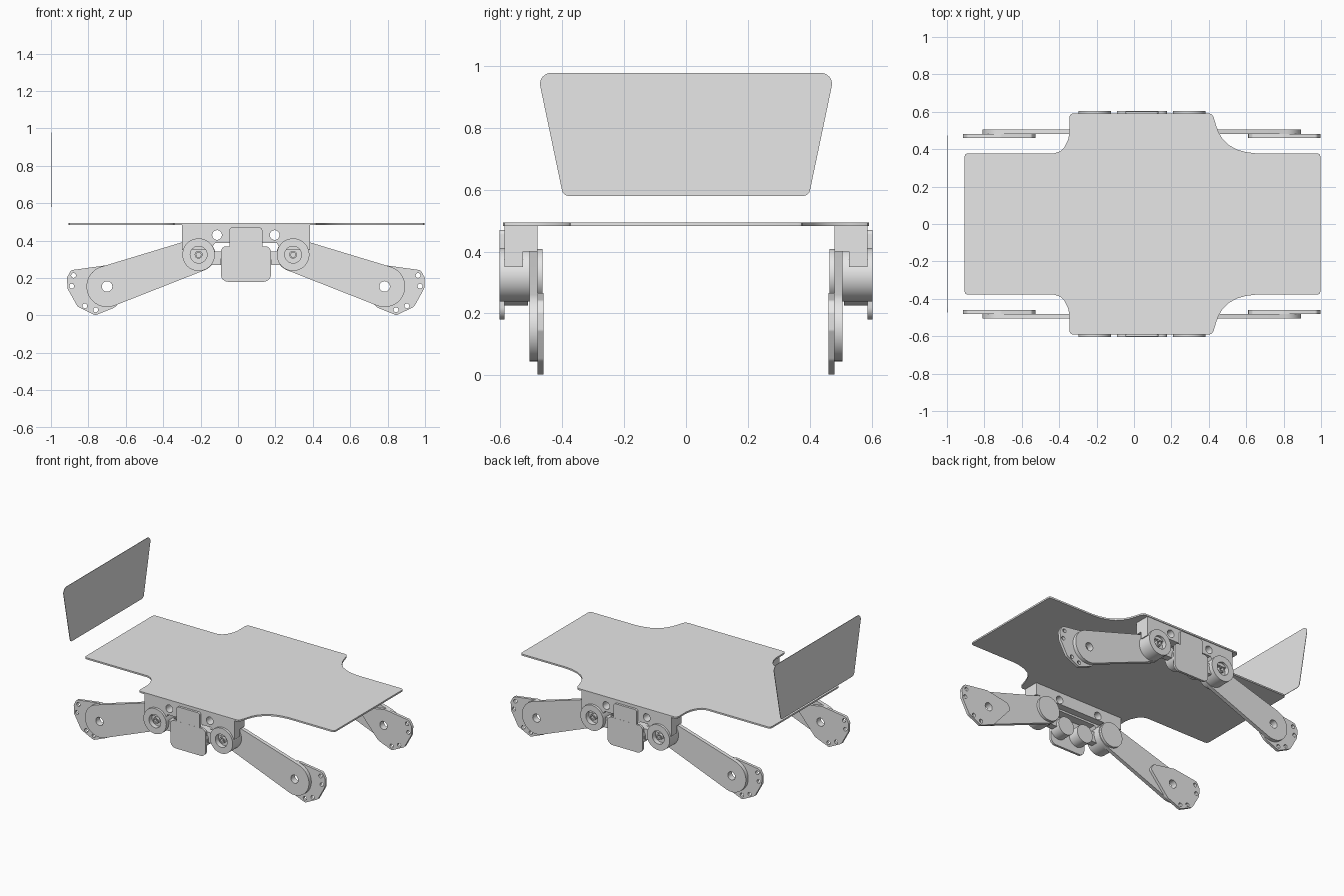
import bpy, bmesh, math
from mathutils import Vector

cube = bpy.data.objects.get("Cube")
if cube:
    bpy.data.objects.remove(cube, do_unlink=True)

grey = bpy.data.materials.new("light_grey")
grey.use_nodes = True
grey.diffuse_color = (0.8, 0.8, 0.8, 1)
grey.node_tree.nodes["Principled BSDF"].inputs["Base Color"].default_value = (0.8, 0.8, 0.8, 1)

MID = 0.042  # x of the plane the legs mirror about


def circle(x, z, r, n=32):
    return [(x + r * math.cos(2 * math.pi * i / n), z + r * math.sin(2 * math.pi * i / n)) for i in range(n)]


def rounded(points, radius, n=6):
    """Polygon with each corner rounded; radius is one value or one per corner."""
    out = []
    for i, p in enumerate(points):
        r = radius[i] if isinstance(radius, (list, tuple)) else radius
        p = Vector(p)
        a = (Vector(points[i - 1]) - p).normalized()
        b = (Vector(points[(i + 1) % len(points)]) - p).normalized()
        half = a.angle(b) / 2
        centre = p + (a + b).normalized() * r / math.sin(half)
        start = p + a * r / math.tan(half) - centre
        end = p + b * r / math.tan(half) - centre
        for k in range(n + 1):
            q = start.lerp(end, k / n).normalized() * r + centre
            out.append((q.x, q.y))
    return out


def box(x0, x1, z0, z1):
    return [(x0, z0), (x1, z0), (x1, z1), (x0, z1)]


def capsule(c0, r0, c1, r1, n=24):
    """Outline around two circles joined by tangents."""
    d = Vector(c1) - Vector(c0)
    a = math.atan2(d.y, d.x)
    phi = math.acos((r0 - r1) / d.length)
    out = []
    for c, r, start, sweep in ((c0, r0, a + phi, 2 * math.pi - 2 * phi), (c1, r1, a - phi, 2 * phi)):
        for k in range(n + 1):
            t = start + sweep * k / n
            out.append((c[0] + r * math.cos(t), c[1] + r * math.sin(t)))
    return out


def extrude(name, loops, lo, hi, axis="y", mirror=None, origin=(0, 0, 0)):
    """Fill the loops (inner loops are holes) and extrude from lo to hi along the axis."""
    curve = bpy.data.curves.new(name, "CURVE")
    curve.dimensions = "2D"
    curve.fill_mode = "BOTH"
    curve.extrude = (hi - lo) / 2
    for loop in loops:
        s = curve.splines.new("POLY")
        s.points.add(len(loop) - 1)
        for pt, (u, v) in zip(s.points, loop):
            pt.co = (u, v, 0, 1)
        s.use_cyclic_u = True
    temp = bpy.data.objects.new(name + "_outline", curve)
    bpy.context.collection.objects.link(temp)
    deps = bpy.context.evaluated_depsgraph_get()
    mesh = bpy.data.meshes.new_from_object(temp.evaluated_get(deps))
    bpy.data.objects.remove(temp, do_unlink=True)
    bpy.data.curves.remove(curve)
    mid = (lo + hi) / 2
    bm = bmesh.new()
    bm.from_mesh(mesh)
    for v in bm.verts:
        u, w, d = v.co
        v.co = {"x": (d + mid, u, w), "y": (u, d + mid, w), "z": (u, w, d + mid)}[axis]
    bmesh.ops.remove_doubles(bm, verts=bm.verts, dist=0.00005)
    bmesh.ops.recalc_face_normals(bm, faces=bm.faces)
    bm.to_mesh(mesh)
    bm.free()
    mesh.name = name
    mesh.materials.clear()
    mesh.materials.append(grey)
    ob = bpy.data.objects.new(name, mesh)
    ob.location = origin
    bpy.context.collection.objects.link(ob)
    bpy.ops.object.select_all(action="DESELECT")
    ob.select_set(True)
    bpy.context.view_layer.objects.active = ob
    bpy.ops.object.shade_smooth_by_angle(angle=math.radians(30))
    if mirror:
        m = ob.modifiers.new("mirror", "MIRROR")
        m.use_axis = ("x" in mirror, "y" in mirror, False)
        m.use_mirror_merge = False
    return ob


def part(name, loops, lo, hi, mirror="xy"):
    return extrude(name, loops, lo, hi, "y", mirror, (MID, 0, 0))


# Deck: half outline from right to left, then reflected
half = [(0.997, 0.362), (0.992, 0.373), (0.98, 0.378), (0.65, 0.378), (0.6, 0.384), (0.55, 0.398),
        (0.505, 0.423), (0.473, 0.455), (0.45, 0.495), (0.438, 0.53), (0.425, 0.573), (0.416, 0.586),
        (0.4, 0.592), (-0.325, 0.592), (-0.34, 0.586), (-0.345, 0.572), (-0.345, 0.49), (-0.352, 0.452),
        (-0.373, 0.41), (-0.395, 0.388), (-0.425, 0.378), (-0.89, 0.378), (-0.901, 0.373), (-0.906, 0.362)]
extrude("deck", [half + [(x, -y) for x, y in reversed(half)]], 0.483, 0.494, "z")

# Upright end panel
extrude("end_panel", [rounded([(-0.397, 0.58), (0.397, 0.58), (0.48, 0.977), (-0.48, 0.977)],
                              [0.022, 0.022, 0.035, 0.035])], -1.0, -0.997, "x")

# Side brackets: outer plate with dropped ends, inner flange, bolt holes through both
holes = [circle(s * 0.154, 0.43, 0.026) for s in (-1, 1)]
drop = [(0.342, 0.484), (0.342, 0.35), (0.19, 0.35), (0.165, 0.387)]
part("bracket_plate", [drop + [(-x, z) for x, z in reversed(drop)]] + holes, -0.587, -0.527, "y")
part("bracket_flange", [box(-0.342, 0.342, 0.4, 0.484)] + holes, -0.527, -0.48, "y")

# Centre cover: wide lower pad with a narrower tab above
part("cover_pad", [rounded(box(-0.134, 0.134, 0.18, 0.37), [0.04, 0.04, 0.03, 0.03])], -0.603, -0.587, "y")
part("cover_tab", [rounded(box(-0.088, 0.088, 0.34, 0.47), 0.015)], -0.6025, -0.586, "y")

# Drive rollers behind the cover, linked to the shoulders
part("roller", [circle(-0.075, 0.287, 0.062)], -0.588, -0.51)
part("shoulder_link", [box(-0.2, -0.06, 0.27, 0.342)], -0.575, -0.53)

# Shoulder housings with a recessed bolt
SHOULDER, KNEE = (-0.2525, 0.325), (-0.742, 0.155)
part("shoulder_ring", [circle(*SHOULDER, 0.087, 48), circle(*SHOULDER, 0.045)], -0.603, -0.57)
part("shoulder_housing", [circle(*SHOULDER, 0.087, 48)], -0.57, -0.506)
part("shoulder_bolt", [circle(*SHOULDER, 0.021), circle(*SHOULDER, 0.014, 6)], -0.595, -0.57)
part("shoulder_cap", [circle(*SHOULDER, 0.084, 48)], -0.48, -0.463)

# Tapered leg
knee_hole = circle(*KNEE, 0.028)
part("leg", [capsule(SHOULDER, 0.089, KNEE, 0.11), knee_hole], -0.506, -0.48)

# Foot plate: narrows along the leg, bolt holes on the outer rim
rim = [(-0.935, 0.242), (-0.956, 0.203), (-0.954, 0.145), (-0.9, 0.047), (-0.805, 0.001),
       (-0.7, 0.043), (-0.565, 0.2), (-0.59, 0.238), (-0.755, 0.267)]
bolts = [circle(x, z, 0.013, 16) for x, z in
         ((-0.921, 0.214), (-0.931, 0.157), (-0.861, 0.051), (-0.803, 0.03))]
part("foot_plate", [rounded(rim, [0.02, 0.015, 0.02, 0.03, 0.02, 0.05, 0.015, 0.015, 0.05], 4), knee_hole] + bolts,
     -0.48, -0.461)
